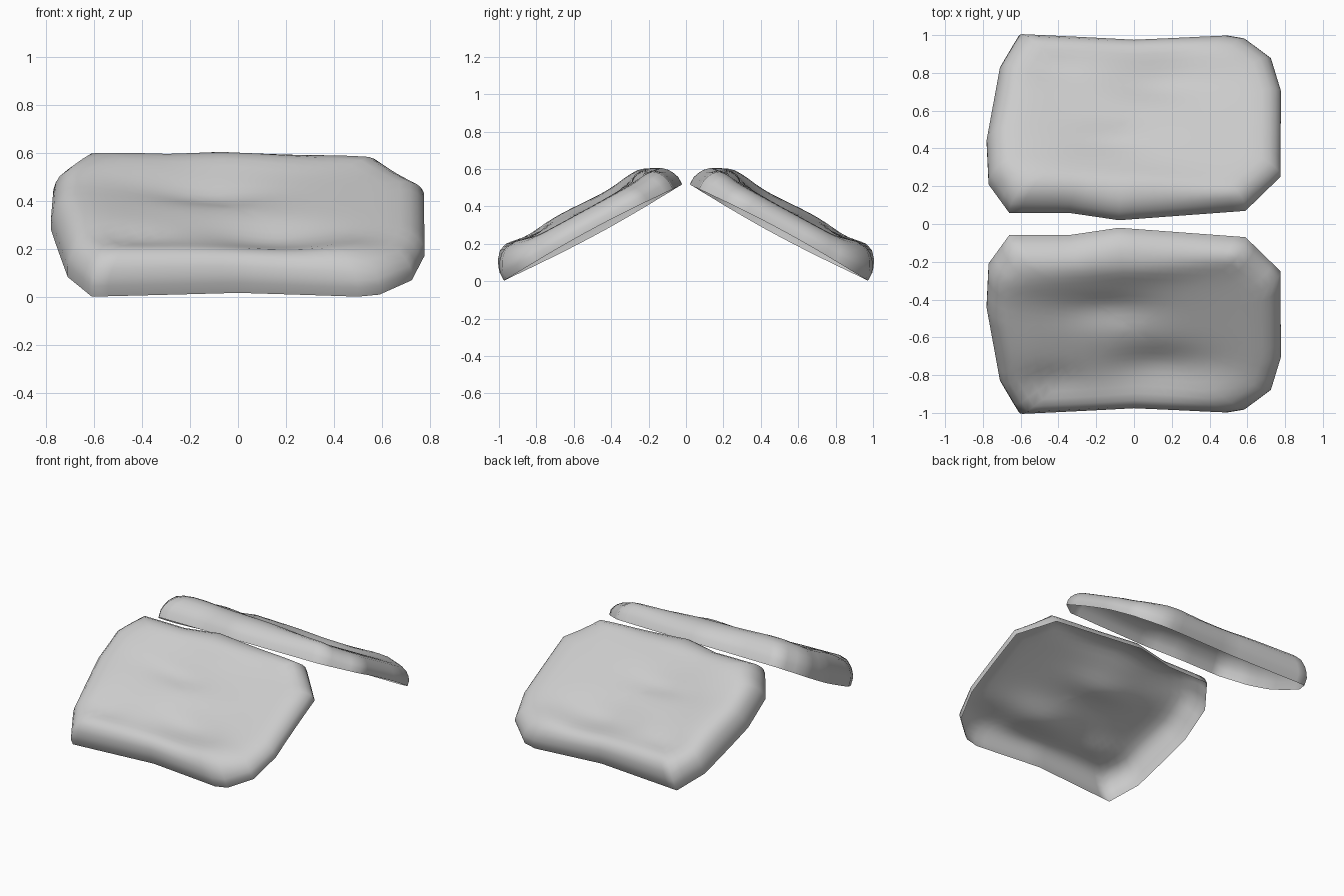
import bpy, bmesh, math
from mathutils import Vector

if "Cube" in bpy.data.objects:
    bpy.data.objects.remove(bpy.data.objects["Cube"])

# Outline of one cushion-like shell seen from above (x, y)
OUTLINE = [(-.61, 1.0), (-.71, .83), (-.78, .44), (-.77, .22), (-.66, .06),
           (-.34, .06), (-.08, .02), (.25, .045), (.59, .07), (.775, .25),
           (.778, .70), (.725, .88), (.59, .985), (.5, 1.0), (0, .97)]
# Edge rounding: (inset from outline, share of the full height)
EDGE = [(0, 0), (0, .3), (.01, .5), (.027, .7), (.058, .89), (.1, .98)]
INNER = [.14, .18, .22, .26, .30, .34, .38, .42, .46, .5]
Z0, Y0, LENGTH = .517, .02, 1.083
ALONG = Vector((0, .88, -.475))
NORMAL = Vector((0, .475, .88))


def bump(x, t, cx, ct, sx, st):
    return math.exp(-((x - cx) / sx) ** 2 - ((t - ct) / st) ** 2)


# Height of the dented top face
def top(x, t):
    return (.143 - .022 * x
            + .025 * bump(x, t, -.5, .21, .25, .12)
            + .024 * bump(x, t, .0, .16, .35, .08)
            + .028 * bump(x, t, .55, .06, .25, .08)
            + .014 * bump(x, t, -.58, .65, .16, .25)
            + .022 * bump(x, t, -.1, 1.0, .8, .1)
            + .018 * bump(x, t, .45, .92, .15, .1)
            - .035 * bump(x, t, -.13, .42, .24, .10)
            - .042 * bump(x, t, .13, .77, .26, .12)
            - .018 * bump(x, t, -.45, .84, .17, .08)
            - .012 * bump(x, t, .15, .6, .35, .3))


# Slightly twisted open rim
def rim(x, t):
    return .018 * x / .77 * math.sin(math.pi * min(1, max(0, t / LENGTH)))


def place(x, t, w):
    return Vector((x, Y0, Z0)) + ALONG * t + NORMAL * w


# Outline in panel coordinates, with each edge subdivided
pts = []
for i, (x, y) in enumerate(OUTLINE):
    nx, ny = OUTLINE[(i + 1) % len(OUTLINE)]
    n = max(1, round(math.hypot(nx - x, ny - y) / .07))
    for k in range(n):
        f = k / n
        pts.append((x + (nx - x) * f, (y + (ny - y) * f - .02) / .98 * LENGTH))

# Concentric rings from the open rim up and in to the middle
bm = bmesh.new()
mid = LENGTH / 2
rings = []
for inset, share in EDGE + [(i, 1) for i in INNER]:
    ring = []
    for x, t in pts:
        px = x * (1 - inset / .77)
        if inset > .1:  # inner rings close on the centre together
            px = x * (1 - .1 / .77) * (mid - inset) / (mid - .1)
        pt = mid + (t - mid) * (1 - inset / mid)
        base = rim(px, pt)
        ring.append(bm.verts.new(place(px, pt, base + (top(px, pt) - base) * share)))
    rings.append(ring)
count = len(pts)
for a, b in zip(rings, rings[1:]):
    for i in range(count):
        j = (i + 1) % count
        bm.faces.new((a[i], a[j], b[j], b[i]))
centre = bm.verts.new(place(0, mid, top(0, mid)))
for i in range(count):
    bm.faces.new((rings[-1][i], rings[-1][(i + 1) % count], centre))
for f in bm.faces:
    f.smooth = True
bm.normal_update()
if centre.normal.z < 0:
    bmesh.ops.reverse_faces(bm, faces=bm.faces[:])

mesh = bpy.data.meshes.new("sloped_pads")
bm.to_mesh(mesh)
bm.free()
pads = bpy.data.objects.new("sloped_pads", mesh)
bpy.context.collection.objects.link(pads)

# Matching pad on the front side
mirror = pads.modifiers.new("mirror", 'MIRROR')
mirror.use_axis = (False, True, False)
mirror.use_mirror_merge = False
